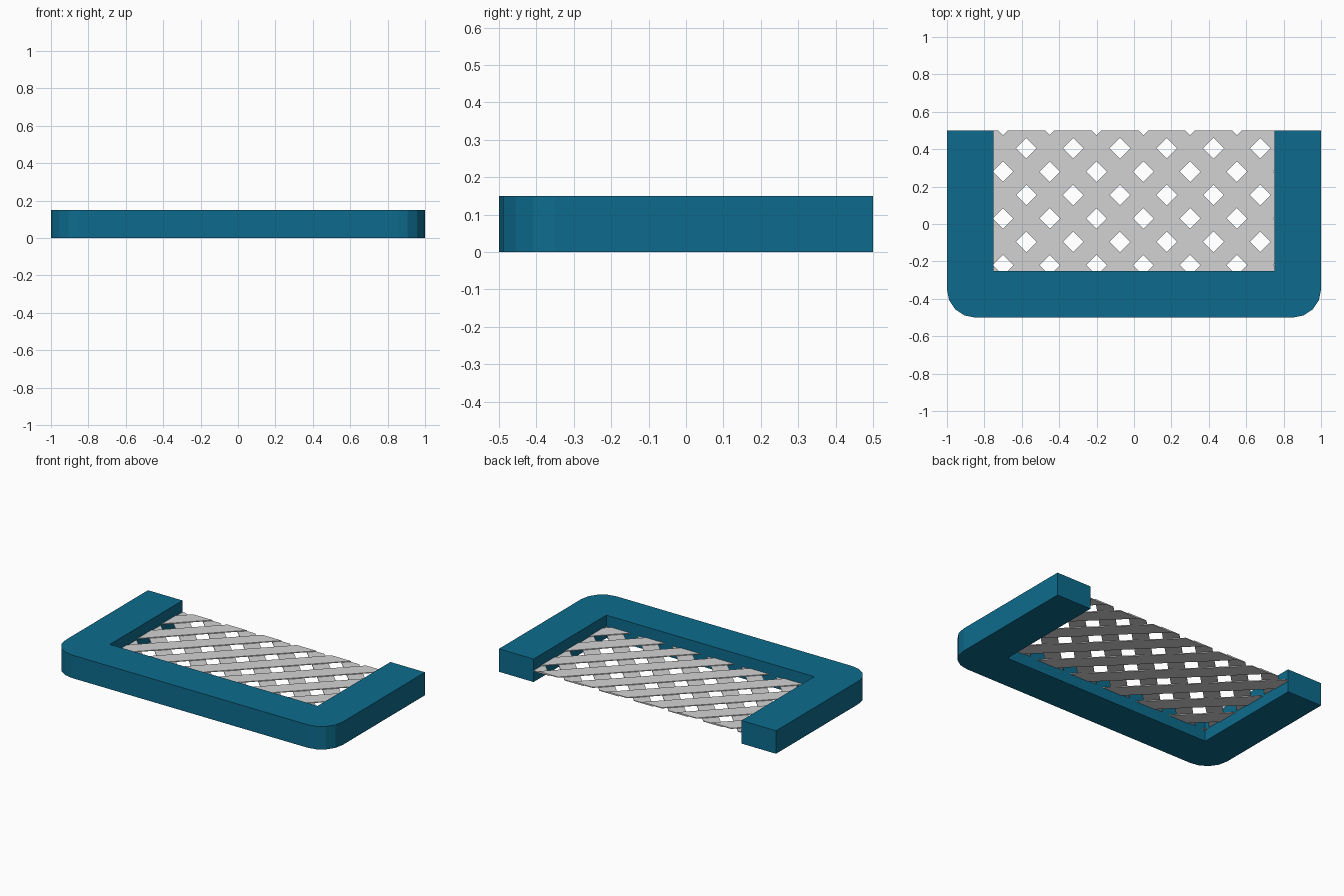
import bpy, bmesh, math
from mathutils import Vector, Matrix

if "Cube" in bpy.data.objects:
    bpy.data.objects.remove(bpy.data.objects["Cube"])


def material(name, rgb):
    m = bpy.data.materials.new(name)
    m.diffuse_color = (*rgb, 1.0)
    m.use_nodes = True
    m.node_tree.nodes["Principled BSDF"].inputs["Base Color"].default_value = m.diffuse_color
    return m


def add_object(name, bm, mat):
    bmesh.ops.recalc_face_normals(bm, faces=bm.faces[:])
    me = bpy.data.meshes.new(name)
    bm.to_mesh(me)
    bm.free()
    me.materials.append(mat)
    ob = bpy.data.objects.new(name, me)
    bpy.context.collection.objects.link(ob)
    return ob


blue = material("deep blue", (0.004, 0.148, 0.27))
grey = material("light grey", (0.65, 0.65, 0.65))

# U-shaped frame: profile with rounded front corners, extruded upward
R, SEG = 0.15, 4
half = [(0.75, -0.25), (0.75, 0.5), (1.0, 0.5)]
for i in range(SEG + 1):
    a = math.radians(90) * i / SEG
    half.append((1 - R + R * math.cos(a), -0.5 + R - R * math.sin(a)))
profile = half + [(-x, y) for x, y in reversed(half)]

bm = bmesh.new()
face = bm.faces.new([bm.verts.new((x, y, 0)) for x, y in profile])
ext = bmesh.ops.extrude_face_region(bm, geom=[face], use_keep_orig=True)
top = [g for g in ext["geom"] if isinstance(g, bmesh.types.BMVert)]
bmesh.ops.translate(bm, verts=top, vec=(0, 0, 0.15))
add_object("frame", bm, blue)


# Lattice: two thin layers of diagonal slats, trimmed to the opening
def slat_layer(name, sign, offset, z):
    bm = bmesh.new()
    for k in range(-7, 8):
        c = offset + 0.25 * k              # slat centre line: x - sign*y = c
        mat = (Matrix.Translation((c, 0, z))
               @ Matrix.Rotation(sign * math.pi / 4, 4, 'Z')
               @ Matrix.Diagonal((4.0, 0.099, 0.005, 1.0)))
        bmesh.ops.create_cube(bm, size=1, matrix=mat)
    for co, no in (((0.75, 0, 0), (1, 0, 0)), ((-0.75, 0, 0), (-1, 0, 0)),
                   ((0, 0.5, 0), (0, 1, 0)), ((0, -0.25, 0), (0, -1, 0))):
        bmesh.ops.bisect_plane(bm, geom=bm.verts[:] + bm.edges[:] + bm.faces[:],
                               plane_co=Vector(co), plane_no=Vector(no),
                               clear_outer=True)
        rim = [e for e in bm.edges if e.is_boundary]
        bmesh.ops.holes_fill(bm, edges=rim, sides=0)
    add_object(name, bm, grey)


slat_layer("upper_slats", 1, 0.145, 0.0775)
slat_layer("lower_slats", -1, 0.205, 0.0725)
